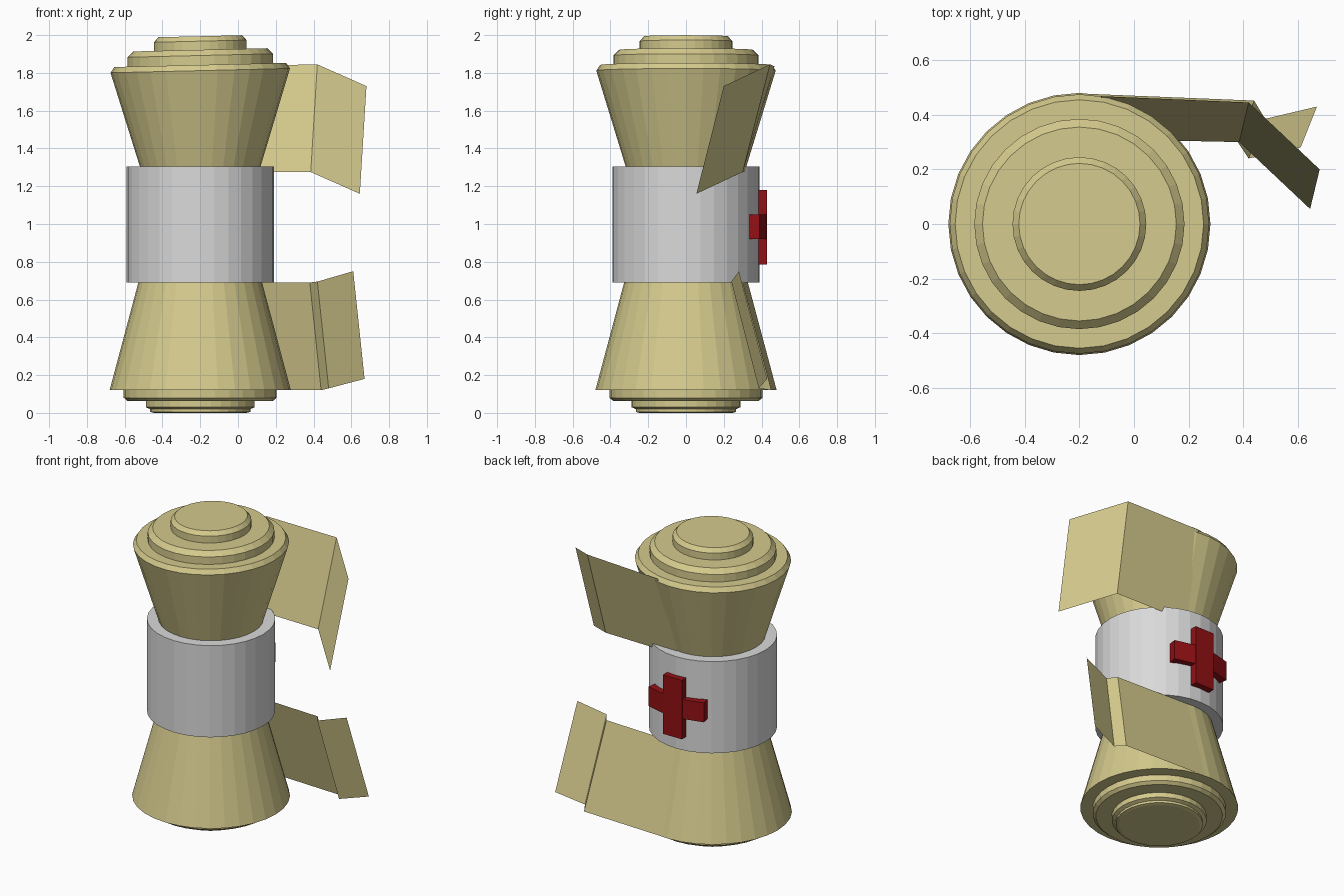
import bpy, math

if "Cube" in bpy.data.objects:
    bpy.data.objects.remove(bpy.data.objects["Cube"])

AXIS_X = -0.2   # the roll stands left of centre, the loose straps hang right
SIDES = 32


def material(name, rgb):
    m = bpy.data.materials.new(name)
    m.diffuse_color = (*rgb, 1)
    m.use_nodes = True
    m.node_tree.nodes["Principled BSDF"].inputs["Base Color"].default_value = m.diffuse_color
    return m


TAN = material("tan cloth", (0.66, 0.59, 0.265))
WHITE = material("white wrap", (0.70, 0.70, 0.70))
RED = material("dark red", (0.29, 0.005, 0.007))


def add_mesh(name, verts, faces, mat):
    me = bpy.data.meshes.new(name)
    me.from_pydata(verts, [], faces)
    me.materials.append(mat)
    me.update()
    ob = bpy.data.objects.new(name, me)
    bpy.context.collection.objects.link(ob)
    return ob


def lathe(name, profile, mat, tilt=0.0):
    """Turn (radius, z) points, listed bottom to top; tilt leans rings above z 1.7."""
    verts, faces = [], []
    for r, z in profile:
        for i in range(SIDES):
            a = 2 * math.pi * i / SIDES
            dx = r * math.cos(a)
            dz = tilt * dx if z > 1.7 else 0
            verts.append((AXIS_X + dx, r * math.sin(a), z + dz))
    for k in range(len(profile) - 1):
        for i in range(SIDES):
            j = (i + 1) % SIDES
            a, b = k * SIDES, (k + 1) * SIDES
            faces.append((a + i, a + j, b + j, b + i))
    faces.append(tuple(reversed(range(SIDES))))
    faces.append(tuple(range(len(verts) - SIDES, len(verts))))
    return add_mesh(name, verts, faces, mat)


def strap(name, top, bottom):
    """Folded sheet between a top and a bottom edge."""
    n = len(top)
    faces = [(i, i + n, i + n + 1, i + 1) for i in range(n - 1)]
    return add_mesh(name, top + bottom, faces, TAN)


def bent_bar(name, section, z0, z1):
    """Upright prism from an outline in (dx, y)."""
    n = len(section)
    verts = [(AXIS_X + x, y, z) for z in (z0, z1) for x, y in section]
    faces = [(i, (i + 1) % n, (i + 1) % n + n, i + n) for i in range(n)]
    faces += [tuple(reversed(range(n))), tuple(range(n, 2 * n))]
    return add_mesh(name, verts, faces, RED)


# Stepped lower flare
lathe("lower_roll", [(0.245, 0.0), (0.265, 0.005), (0.265, 0.02), (0.288, 0.03),
                     (0.288, 0.063), (0.385, 0.063), (0.405, 0.08), (0.405, 0.12),
                     (0.48, 0.12), (0.325, 0.70)], TAN)

# Stepped upper flare with a slightly leaning top
lathe("upper_roll", [(0.315, 1.29), (0.475, 1.812), (0.455, 1.842), (0.385, 1.842),
                     (0.385, 1.892), (0.355, 1.922), (0.245, 1.922),
                     (0.245, 1.968), (0.222, 1.994)], TAN, tilt=0.024)

# Wrap around the middle
lathe("middle_wrap", [(0.39, 0.69), (0.39, 1.305)], WHITE)

# Loose cloth ends
strap("upper_strap",
      [(-0.12, 0.468, 1.835), (0.42, 0.445, 1.845), (0.68, 0.20, 1.73)],
      [(-0.16, 0.312, 1.275), (0.385, 0.30, 1.275), (0.645, 0.055, 1.16)])
strap("lower_strap",
      [(-0.2, 0.325, 0.69), (0.38, 0.30, 0.69), (0.42, 0.24, 0.695), (0.61, 0.28, 0.75)],
      [(-0.2, 0.478, 0.12), (0.44, 0.452, 0.12), (0.48, 0.385, 0.13), (0.67, 0.43, 0.18)])

# Cross on the back of the wrap, arms bent around the curve
bent_bar("cross_upright", [(-0.07, 0.37), (0.07, 0.37), (0.07, 0.43), (-0.07, 0.43)],
         0.785, 1.18)
outer = [(0.205, 0.39), (0.07, 0.425), (-0.07, 0.425), (-0.205, 0.39)]
inner = [(-0.195, 0.33), (-0.07, 0.37), (0.07, 0.37), (0.195, 0.33)]
bent_bar("cross_arms", inner + outer, 0.92, 1.05)
